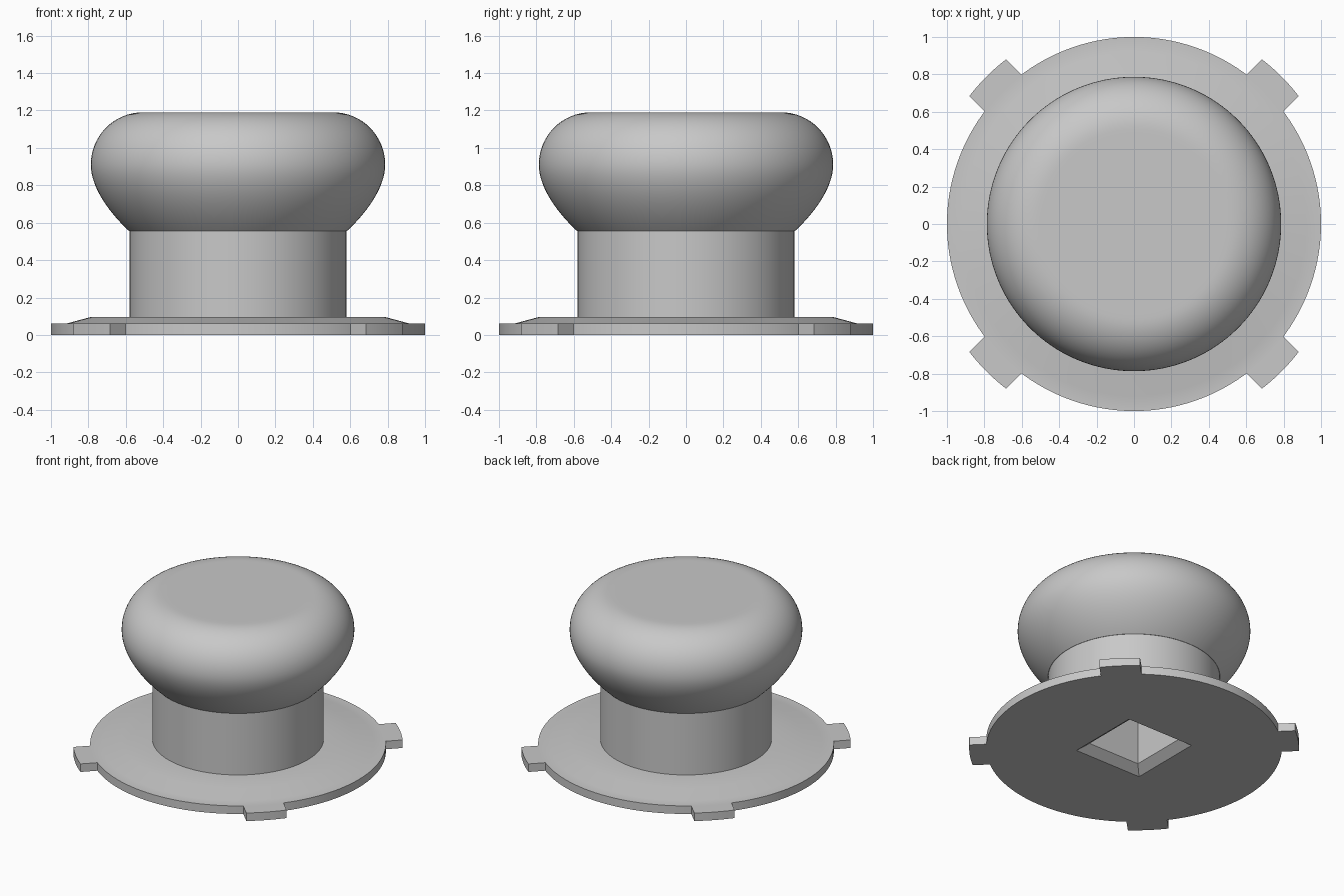
import bpy, bmesh, math
from mathutils import Vector
from mathutils.geometry import interpolate_bezier

cube = bpy.data.objects.get("Cube")
if cube:
    bpy.data.objects.remove(cube, do_unlink=True)

grey = bpy.data.materials.new("plain grey")
grey.use_nodes = True
GREY = (0.58, 0.58, 0.58, 1)
grey.diffuse_color = GREY
grey.node_tree.nodes["Principled BSDF"].inputs["Base Color"].default_value = GREY

SEGMENTS = 128


def loft(name, rings):
    """Closed solid skinned through rings of points, capped at both ends."""
    bm = bmesh.new()
    loops = [[bm.verts.new(p) for p in ring] for ring in rings]
    n = len(loops[0])
    for a, b in zip(loops, loops[1:]):
        for i in range(n):
            j = (i + 1) % n
            bm.faces.new((a[i], a[j], b[j], b[i]))
    bm.faces.new(loops[0][::-1])
    bm.faces.new(loops[-1])
    bmesh.ops.recalc_face_normals(bm, faces=bm.faces)
    mesh = bpy.data.meshes.new(name)
    bm.to_mesh(mesh)
    bm.free()
    mesh.materials.append(grey)
    obj = bpy.data.objects.new(name, mesh)
    bpy.context.collection.objects.link(obj)
    return obj


def lathe(name, profile):
    angles = [math.tau * i / SEGMENTS for i in range(SEGMENTS)]
    return loft(name, [[(r * math.cos(a), r * math.sin(a), z) for a in angles]
                       for r, z in profile])


def square(h, z):
    return [(-h, -h, z), (h, -h, z), (h, h, z), (-h, h, z)]


def select(obj):
    bpy.ops.object.select_all(action='DESELECT')
    obj.select_set(True)
    bpy.context.view_layer.objects.active = obj


# Flange with a bevelled rim, and the straight stem
base_plate = lathe("base_plate", [(1, 0), (1, 0.06), (0.92, 0.06), (0.79, 0.095), (0.5, 0.095)])
stem = lathe("stem", [(0.58, 0.095), (0.58, 0.556)])

# Rounded grip: flared underside, round shoulder, flat top
flare = interpolate_bezier(Vector((0.582, 0.555)), Vector((0.69, 0.655)),
                           Vector((0.787, 0.79)), Vector((0.787, 0.91)), 16)
shoulder = [(0.51 + 0.277 * math.cos(t), 0.91 + 0.28 * math.sin(t))
            for t in (math.pi / 2 * i / 16 for i in range(1, 17))]
knob = lathe("knob", [(p.x, p.y) for p in flare] + shoulder + [(0.48, 1.19), (0.2, 1.19)])

# Square socket with a chamfered mouth, cut up from below
cutter = loft("socket_cutter", [square(0.339, -0.05), square(0.213, 0.05), square(0.213, 0.8)])
cutter.hide_render = True
for part in (base_plate, stem):
    cut = part.modifiers.new("socket", 'BOOLEAN')
    cut.operation = 'DIFFERENCE'
    cut.solver = 'EXACT'
    cut.object = cutter
    select(part)
    bpy.ops.object.modifier_apply(modifier=cut.name)
bpy.data.objects.remove(cutter, do_unlink=True)

# Four locking tabs on the diagonals, parallel sides and a curved end
HALF = 0.138
steps = [HALF * (i / 4 - 1) for i in range(9)]
outline = ([(math.sqrt(1.115 ** 2 - v * v), v) for v in steps]
           + [(math.sqrt(0.995 ** 2 - v * v), v) for v in reversed(steps)])
tabs = []
for k, side in enumerate(("back_left", "back_right", "front_right", "front_left")):
    a = math.pi / 4 + k * math.pi / 2
    c, s = math.cos(a), math.sin(a)
    tabs.append(loft("tab_" + side, [[(u * c - v * s, u * s + v * c, z) for u, v in outline]
                                     for z in (0, 0.06)]))

for obj in [base_plate, stem, knob] + tabs:
    select(obj)
    bpy.ops.object.shade_smooth_by_angle(angle=math.radians(30))
